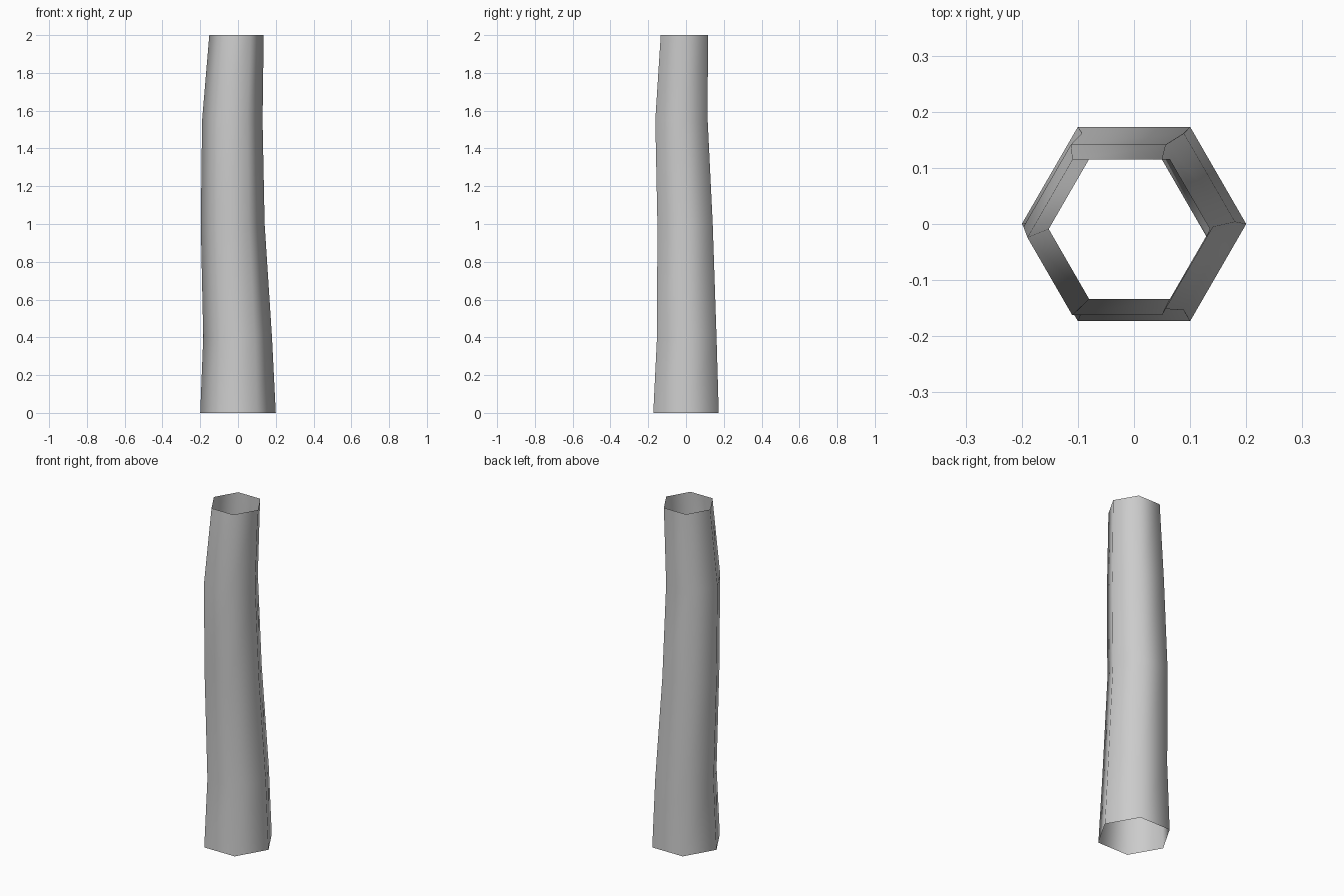
import bpy, bmesh
from math import cos, sin, pi

if "Cube" in bpy.data.objects:
    bpy.data.objects.remove(bpy.data.objects["Cube"])

SIDES = 6
# Trunk path: height, centre x, centre y, radius
RINGS = [
    (0.00,  0.000,  0.000, 0.200),
    (0.40, -0.002,  0.004, 0.182),
    (1.00, -0.028, -0.005, 0.169),
    (1.55, -0.030, -0.024, 0.160),
    (2.00, -0.008, -0.009, 0.144),
]

# Open-ended, slightly bent, tapering six-sided tube
bm = bmesh.new()
rings = []
for z, cx, cy, r in RINGS:
    rings.append([bm.verts.new((cx + r * cos(2 * pi * i / SIDES),
                                cy + r * sin(2 * pi * i / SIDES), z))
                  for i in range(SIDES)])
for low, high in zip(rings, rings[1:]):
    for i in range(SIDES):
        j = (i + 1) % SIDES
        face = bm.faces.new((low[i], low[j], high[j], high[i]))
        face.smooth = True

mesh = bpy.data.meshes.new("trunk")
bm.to_mesh(mesh)
bm.free()
trunk = bpy.data.objects.new("trunk", mesh)
bpy.context.collection.objects.link(trunk)
